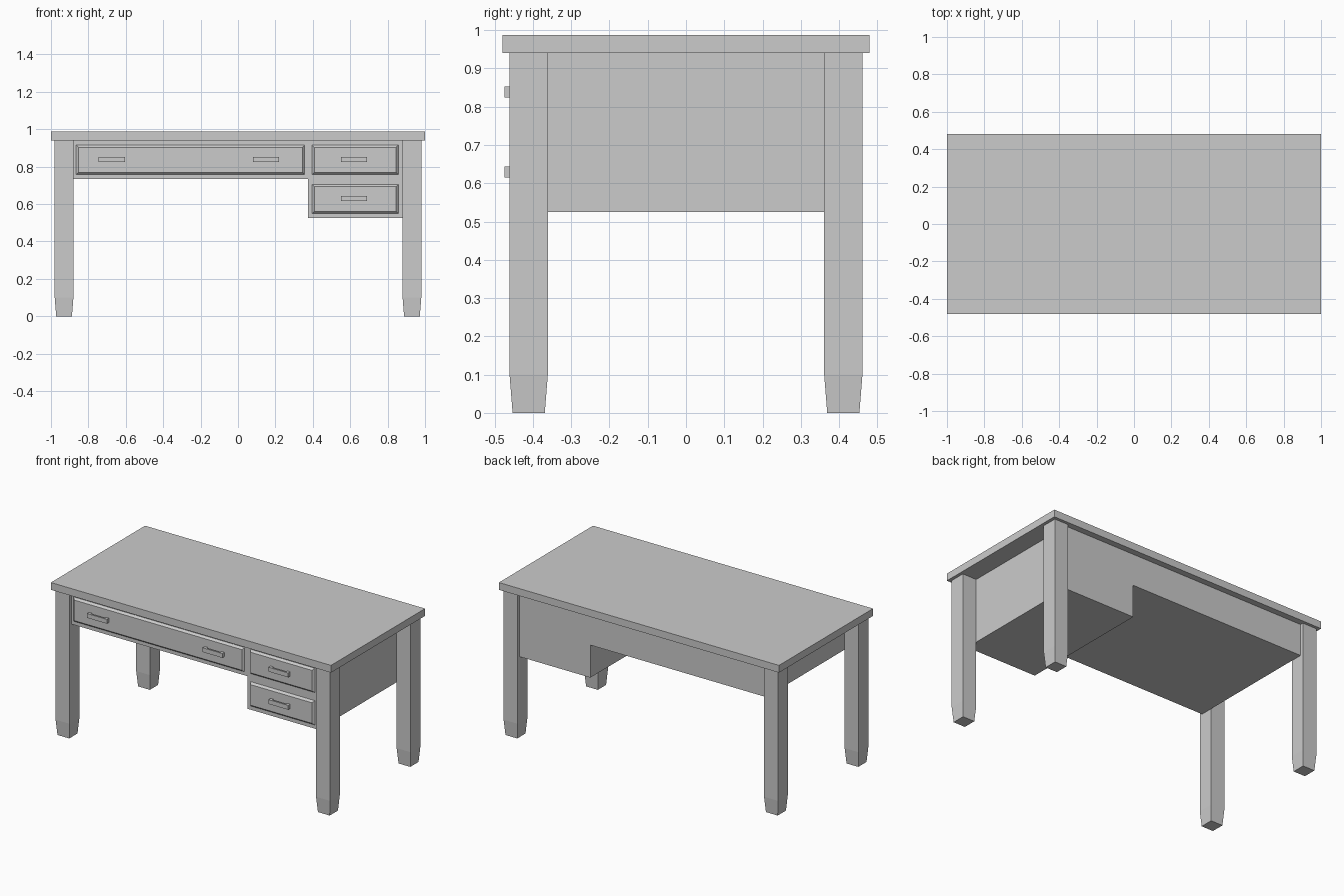
import bpy
import bmesh

if "Cube" in bpy.data.objects:
    bpy.data.objects.remove(bpy.data.objects["Cube"])


def mesh_object(name, bm):
    bmesh.ops.recalc_face_normals(bm, faces=bm.faces)
    mesh = bpy.data.meshes.new(name)
    bm.to_mesh(mesh)
    bm.free()
    obj = bpy.data.objects.new(name, mesh)
    bpy.context.collection.objects.link(obj)
    return obj


def loft(name, rings):
    """Closed solid through matching rings of points."""
    bm = bmesh.new()
    loops = [[bm.verts.new(p) for p in ring] for ring in rings]
    n = len(loops[0])
    for a, b in zip(loops, loops[1:]):
        for i in range(n):
            j = (i + 1) % n
            bm.faces.new((a[i], a[j], b[j], b[i]))
    bm.faces.new(loops[0])
    bm.faces.new(loops[-1])
    return mesh_object(name, bm)


def rect(x0, x1, b0, b1):
    return [(x0, b0), (x1, b0), (x1, b1), (x0, b1)]


def at_z(pts, z):
    return [(x, y, z) for x, y in pts]


def at_y(pts, y):
    return [(x, y, z) for x, z in pts]


# Table top
top = rect(-1, 1, -0.48, 0.48)
loft("table_top", [at_z(top, 0.94), at_z(top, 0.987)])

# Four legs with tapered feet
for side, sx in (("left", -1), ("right", 1)):
    for end, sy in (("front", -1), ("back", 1)):
        cx, cy = sx * 0.93, sy * 0.411
        rings = []
        for z, h in ((0, 0.042), (0.1, 0.05), (0.94, 0.05)):
            rings.append(at_z(rect(cx - h, cx + h, cy - h, cy + h), z))
        loft(f"{end}_{side}_leg", rings)

# L-shaped drawer case
case = [(-0.88, 0.735), (0.375, 0.735), (0.375, 0.525),
        (0.88, 0.525), (0.88, 0.94), (-0.88, 0.94)]
loft("drawer_case", [at_y(case, -0.44), at_y(case, 0.44)])

# Raised drawer fronts with sloped edges, and bracket-shaped handles
BASE, FACE, SLOPE = -0.44, -0.453, 0.012
drawers = [("wide_drawer", -0.865, 0.356, 0.758, (-0.675, 0.15)),
           ("upper_drawer", 0.396, 0.857, 0.758, (0.62,)),
           ("lower_drawer", 0.396, 0.857, 0.549, (0.62,))]
for name, x0, x1, z0, handles in drawers:
    z1 = z0 + 0.157
    inner = rect(x0 + SLOPE, x1 - SLOPE, z0 + SLOPE, z1 - SLOPE)
    loft(name, [at_y(rect(x0, x1, z0, z1), BASE), at_y(inner, FACE)])
    zc = (z0 + z1) / 2 + 0.002
    for i, x in enumerate(handles):
        shape = [(x - 0.07, FACE), (x - 0.07, -0.474), (x + 0.07, -0.474),
                 (x + 0.07, FACE), (x + 0.05, FACE), (x + 0.05, -0.464),
                 (x - 0.05, -0.464), (x - 0.05, FACE)]
        loft(f"{name}_handle_{i + 1}",
             [at_z(shape, zc - 0.014), at_z(shape, zc + 0.014)])
